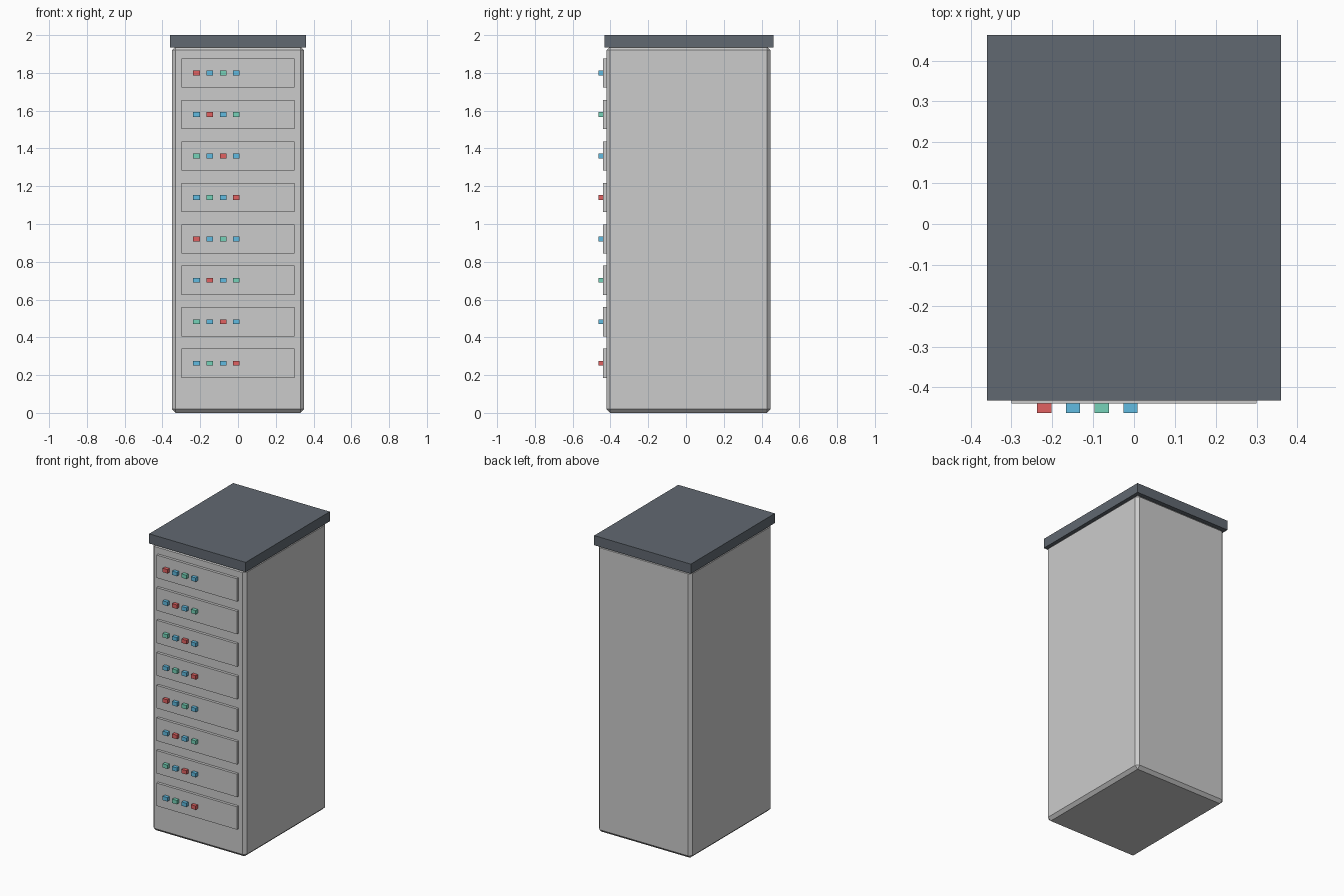
import bpy

if "Cube" in bpy.data.objects:
    bpy.data.objects.remove(bpy.data.objects["Cube"])


def make_material(name, rgb):
    mat = bpy.data.materials.new(name)
    mat.diffuse_color = (*rgb, 1)
    mat.use_nodes = True
    mat.node_tree.nodes["Principled BSDF"].inputs["Base Color"].default_value = mat.diffuse_color
    return mat


def box(name, lo, hi, mat=None, bevel=0):
    """Axis-aligned box between two corners, with an optional chamfer."""
    bpy.ops.mesh.primitive_cube_add(size=1, location=[(a + b) / 2 for a, b in zip(lo, hi)])
    ob = bpy.context.object
    ob.name = name
    ob.scale = [b - a for a, b in zip(lo, hi)]
    bpy.ops.object.transform_apply(location=False, rotation=False, scale=True)
    if mat:
        ob.data.materials.append(mat)
    if bevel:
        mod = ob.modifiers.new("chamfer", 'BEVEL')
        mod.width = bevel
        mod.segments = 1
    return ob


slate = make_material("slate", (0.12, 0.14, 0.165))
lights = {
    "R": make_material("red", (0.75, 0.12, 0.12)),
    "B": make_material("blue", (0.12, 0.50, 0.75)),
    "G": make_material("green", (0.18, 0.65, 0.48)),
}

# Cabinet body and overhanging lid
box("cabinet_body", (-0.35, -0.422, 0), (0.35, 0.448, 1.94), bevel=0.02)
box("cabinet_lid", (-0.36, -0.432, 1.935), (0.36, 0.463, 2.0), slate)

# Eight front panels, each with a row of four indicator lights
patterns = ["BGBR", "GBRB", "BRBG", "RBGB"]
for row in range(8):
    z = 0.263 + 0.2195 * row
    box(f"panel_{row + 1}", (-0.30, -0.44, z - 0.077), (0.30, -0.42, z + 0.077))
    for col, key in enumerate(patterns[row % 4]):
        x = -0.22 + 0.0705 * col
        box(f"light_{row + 1}_{col + 1}", (x - 0.0175, -0.463, z - 0.013),
            (x + 0.0175, -0.438, z + 0.013), lights[key])
